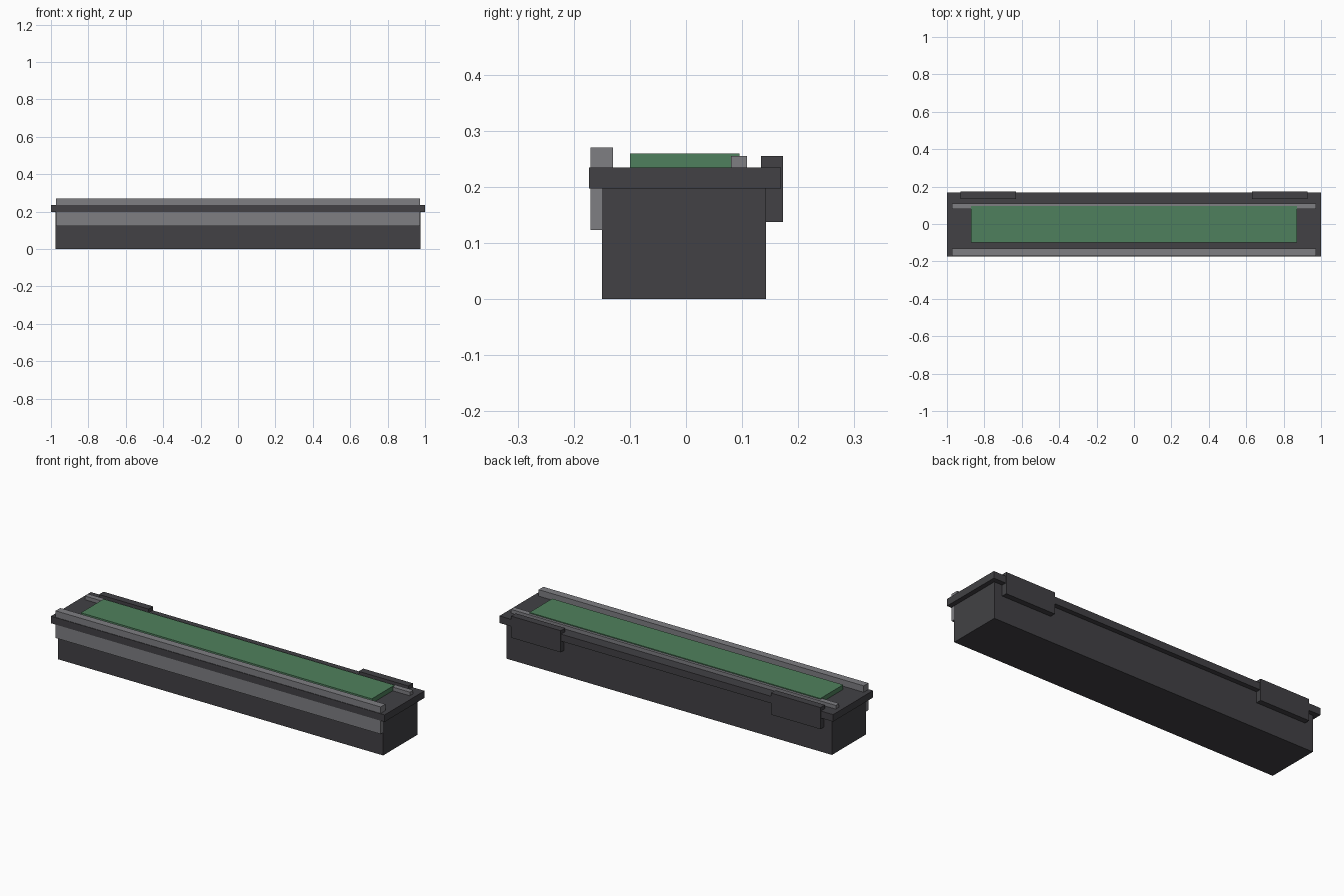
import bpy

cube = bpy.data.objects.get("Cube")
if cube:
    bpy.data.objects.remove(cube, do_unlink=True)


def material(name, rgb):
    mat = bpy.data.materials.new(name)
    mat.use_nodes = True
    mat.diffuse_color = (*rgb, 1)
    mat.node_tree.nodes["Principled BSDF"].inputs["Base Color"].default_value = (*rgb, 1)
    return mat


dark = material("dark grey", (0.054, 0.053, 0.059))
grey = material("mid grey", (0.21, 0.21, 0.225))
green = material("green", (0.078, 0.216, 0.109))


def box(name, x, y, z, mat):
    """Box from (low, high) ranges on each axis."""
    spans = (x, y, z)
    bpy.ops.mesh.primitive_cube_add(size=1)
    obj = bpy.context.object
    obj.name = name
    obj.data.name = name
    for vert in obj.data.vertices:
        vert.co = [lo if c < 0 else hi for c, (lo, hi) in zip(vert.co, spans)]
    obj.data.materials.append(mat)
    return obj


# Trough and its overhanging rim
box("body", (-0.975, 0.975), (-0.15, 0.143), (0, 0.21), dark)
box("rim", (-1, 1), (-0.173, 0.169), (0.197, 0.235), dark)

# Long rails passing through the rim
box("front_rail", (-0.974, 0.974), (-0.17, -0.13), (0.123, 0.27), grey)
box("rear_rail", (-0.974, 0.974), (0.08, 0.109), (0.14, 0.255), grey)

# Raised top panel
box("top_panel", (-0.872, 0.872), (-0.1, 0.095), (0.225, 0.26), green)

# Rear brackets, one at each end
for side, x in (("left", (0.63, 0.927)), ("right", (-0.927, -0.63))):
    box(side + "_rear_bracket", x, (0.134, 0.173), (0.138, 0.255), dark)
